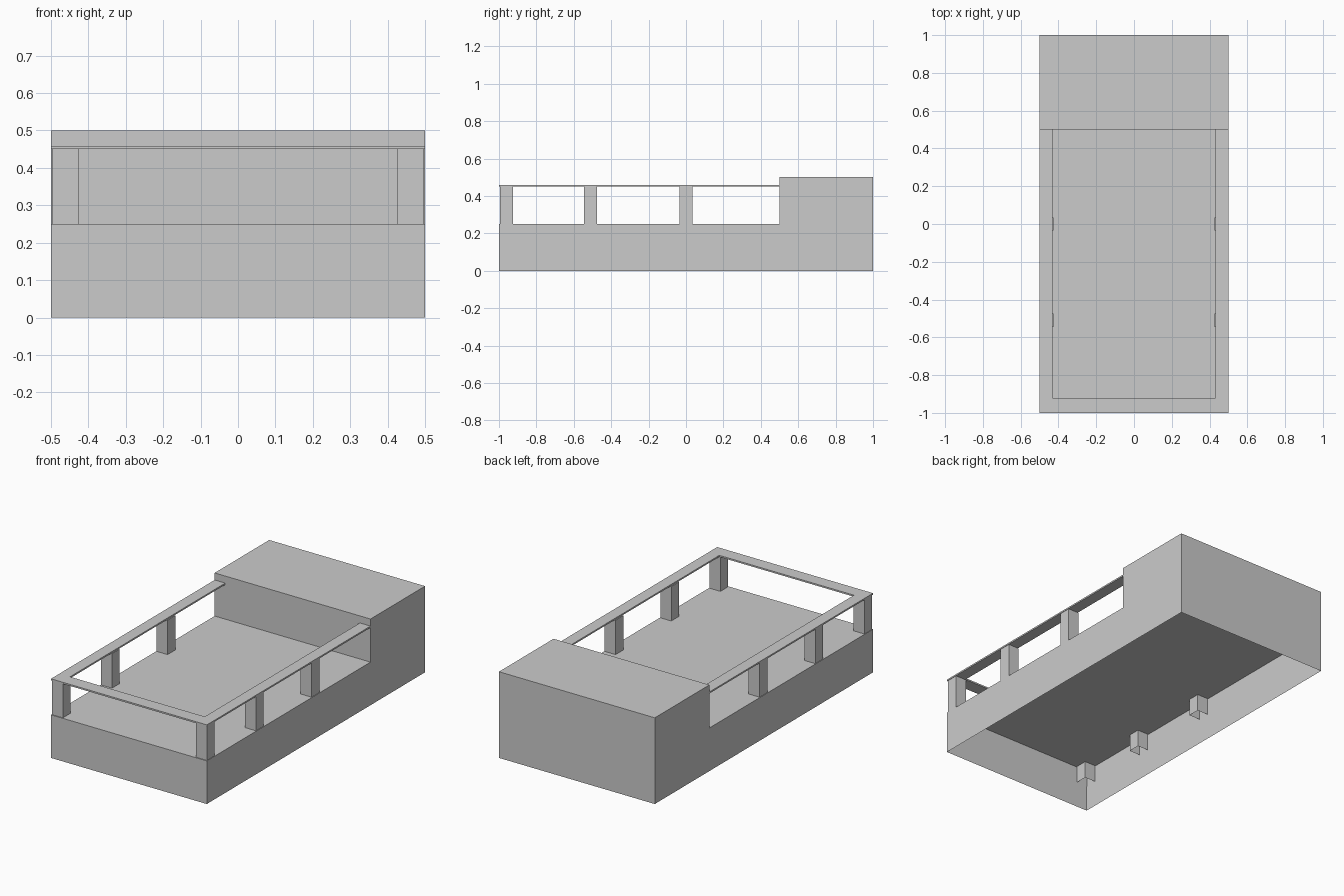
import bpy, bmesh

if "Cube" in bpy.data.objects:
    bpy.data.objects.remove(bpy.data.objects["Cube"])


def finish(name, bm, recalc=True):
    if recalc:
        bmesh.ops.recalc_face_normals(bm, faces=bm.faces)
    mesh = bpy.data.meshes.new(name)
    bm.to_mesh(mesh)
    bm.free()
    obj = bpy.data.objects.new(name, mesh)
    bpy.context.collection.objects.link(obj)
    return obj


def extrude(name, outline, direction):
    """Closed solid from a flat outline pushed along a direction."""
    bm = bmesh.new()
    face = bm.faces.new([bm.verts.new(p) for p in outline])
    new = bmesh.ops.extrude_face_region(bm, geom=[face], use_keep_orig=True)["geom"]
    bmesh.ops.translate(bm, vec=direction,
                        verts=[v for v in new if isinstance(v, bmesh.types.BMVert)])
    return name, bm


def remove_bottom(bm, z):
    bottom = [f for f in bm.faces if all(abs(v.co.z - z) < 1e-5 for v in f.verts)]
    bmesh.ops.delete(bm, geom=bottom, context='FACES')


# Body: stepped side profile, hollow and open underneath
profile = [(-1, 0), (1, 0), (1, .5), (.5, .5), (.5, .25), (-1, .25)]
name, bm = extrude("body", [(-.5, y, z) for y, z in profile], (1, 0, 0))
bmesh.ops.recalc_face_normals(bm, faces=bm.faces)
remove_bottom(bm, 0)
finish(name, bm, recalc=False)

# Floor continuing under the raised rear block
bm = bmesh.new()
bm.faces.new([bm.verts.new(p) for p in
              [(-.5, .5, .25), (-.5, 1, .25), (.5, 1, .25), (.5, .5, .25)]])
finish("rear_floor", bm, recalc=False)

# Thin U-shaped top rail
rail = [(-.5, .5), (-.5, -1), (.5, -1), (.5, .5),
        (.432, .5), (.432, -.922), (-.432, -.922), (-.432, .5)]
finish(*extrude("top_rail", [(x, y, .45) for x, y in rail], (0, 0, .009)))

# Posts: hollow underneath and reaching down through the floor
H = .035
for side, sx in (("left", -1), ("right", 1)):
    for place, y in (("front", -.96), ("middle", -.51), ("rear", 0)):
        x = sx * .462
        square = [(x - H, y - H, .15), (x + H, y - H, .15),
                  (x + H, y + H, .15), (x - H, y + H, .15)]
        name, bm = extrude(f"{side}_{place}_post", square, (0, 0, .3))
        bmesh.ops.recalc_face_normals(bm, faces=bm.faces)
        remove_bottom(bm, .15)
        finish(name, bm, recalc=False)
